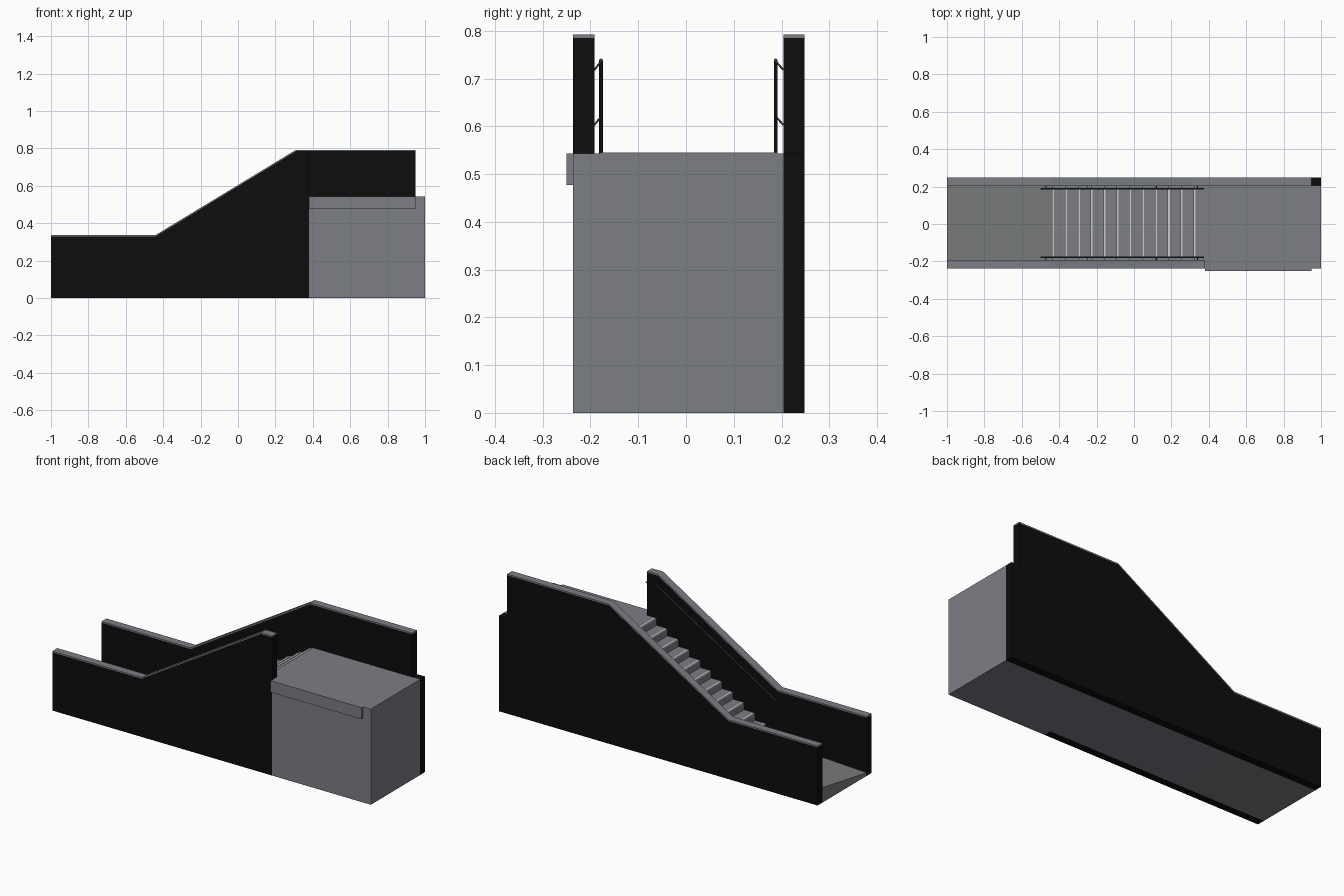
import bpy
import bmesh
from mathutils import Vector

if "Cube" in bpy.data.objects:
    bpy.data.objects.remove(bpy.data.objects["Cube"], do_unlink=True)


def material(name, color):
    m = bpy.data.materials.new(name)
    m.use_nodes = True
    m.diffuse_color = (*color, 1)
    m.node_tree.nodes["Principled BSDF"].inputs["Base Color"].default_value = (*color, 1)
    return m


CONCRETE = material("grey concrete", (0.2, 0.21, 0.235))
PAVING = material("grey paving", (0.2, 0.215, 0.21))
BLACK = material("black cladding", (0.004, 0.004, 0.004))
METAL = material("dark metal", (0.035, 0.037, 0.04))
NOSING = material("pale nosing", (0.6, 0.6, 0.6))


def prism(name, profile, y0, y1, mat, back_profile=None):
    """Solid between an xz profile at y0 and the same (or another) profile at y1."""
    bm = bmesh.new()
    front = [bm.verts.new((x, y0, z)) for x, z in profile]
    back = [bm.verts.new((x, y1, z)) for x, z in back_profile or profile]
    bm.faces.new(front)
    bm.faces.new(back[::-1])
    for i in range(len(front)):
        j = (i + 1) % len(front)
        bm.faces.new((front[j], front[i], back[i], back[j]))
    bmesh.ops.recalc_face_normals(bm, faces=bm.faces)
    mesh = bpy.data.meshes.new(name)
    bm.to_mesh(mesh)
    bm.free()
    mesh.materials.append(mat)
    obj = bpy.data.objects.new(name, mesh)
    bpy.context.collection.objects.link(obj)
    return obj


def box(name, x0, x1, y0, y1, z0, z1, mat):
    return prism(name, [(x0, z0), (x1, z0), (x1, z1), (x0, z1)], y0, y1, mat)


def tube(name, points, radius, mat):
    curve = bpy.data.curves.new(name, "CURVE")
    curve.dimensions = "3D"
    curve.bevel_depth = radius
    curve.bevel_resolution = 2
    curve.use_fill_caps = True
    spline = curve.splines.new("POLY")
    spline.points.add(len(points) - 1)
    for p, co in zip(spline.points, points):
        p.co = (*Vector(co), 1)
    curve.materials.append(mat)
    obj = bpy.data.objects.new(name, curve)
    bpy.context.collection.objects.link(obj)
    return obj


# Shared dimensions
DECK = 0.543                       # upper landing height
LOW_X, HIGH_X = -0.44, 0.31        # where the walls change slope
LOW_Z, HIGH_Z = 0.337, 0.792       # wall tops
CAP = 0.007
FRONT_OUT, FRONT_IN = -0.237, -0.192
BACK_IN, BACK_OUT = 0.204, 0.248
WALL_END, BACK_END = 0.38, 0.95


def wall_top(end, drop):
    return [(end, HIGH_Z - drop), (HIGH_X, HIGH_Z - drop),
            (LOW_X, LOW_Z - drop), (-1, LOW_Z - drop)]


# Side walls with coping
prism("front_wall", [(-1, 0), (WALL_END, 0)] + wall_top(WALL_END, CAP),
      FRONT_OUT, FRONT_IN, BLACK)
prism("back_wall", [(-1, 0), (1, 0), (1, DECK), (BACK_END, DECK)] + wall_top(BACK_END, CAP),
      BACK_IN, BACK_OUT, BLACK)
for name, end, y0, y1 in (("front_coping", WALL_END, FRONT_OUT, FRONT_IN),
                          ("back_coping", BACK_END, BACK_IN, BACK_OUT)):
    prism(name, wall_top(end, 0) + wall_top(end, CAP)[::-1], y0, y1, CONCRETE)

# Upper landing block and its edge ledge
box("upper_landing", WALL_END, 1, FRONT_OUT, BACK_IN, 0, DECK, CONCRETE)
box("landing_ledge", WALL_END, BACK_END, -0.25, FRONT_OUT, 0.477, DECK, CONCRETE)

# Staircase
STEPS, GOING, RISE = 12, 0.0687, 0.0415
FIRST_X, FLOOR = -0.436, DECK - STEPS * RISE
steps = [(WALL_END, 0), (WALL_END, DECK)]
for i in reversed(range(STEPS)):
    x, z = FIRST_X + i * GOING, FLOOR + (i + 1) * RISE
    steps += [(x, z), (x, z - RISE)]
    box(f"step_nosing_{i + 1}", x - 0.002, x + 0.009, FRONT_IN + 0.012, BACK_IN - 0.012,
        z - 0.004, z + 0.002, NOSING)
prism("stairs", steps + [(FIRST_X, 0)], FRONT_IN, BACK_IN, CONCRETE)


# Lower landing, its outer edge tilted across the width
def floor_section(edge):
    return [(-1, 0), (FIRST_X, 0), (FIRST_X, FLOOR), (-1, edge)]


prism("lower_landing", floor_section(0.018), FRONT_IN, BACK_IN, PAVING, floor_section(0.085))

# Handrails on slanted brackets
RAIL_HIGH, SLOPE = 0.738, (HIGH_Z - LOW_Z) / (HIGH_X - LOW_X)


def rail_z(x):
    return RAIL_HIGH - SLOPE * (HIGH_X - min(max(x, LOW_X), HIGH_X))


for side, wall_y, rail_y in (("front", FRONT_IN, -0.178), ("back", BACK_IN, 0.188)):
    tube(f"{side}_handrail", [(x, rail_y, rail_z(x)) for x in (-0.5, LOW_X, HIGH_X, 0.375)],
         0.004, METAL)
    for n, x in enumerate((-0.47, -0.25, 0.12, 0.34), 1):
        z = rail_z(x)
        tube(f"{side}_rail_bracket_{n}", [(x, rail_y, z - 0.002), (x, wall_y, z - 0.02)],
             0.002, METAL)
